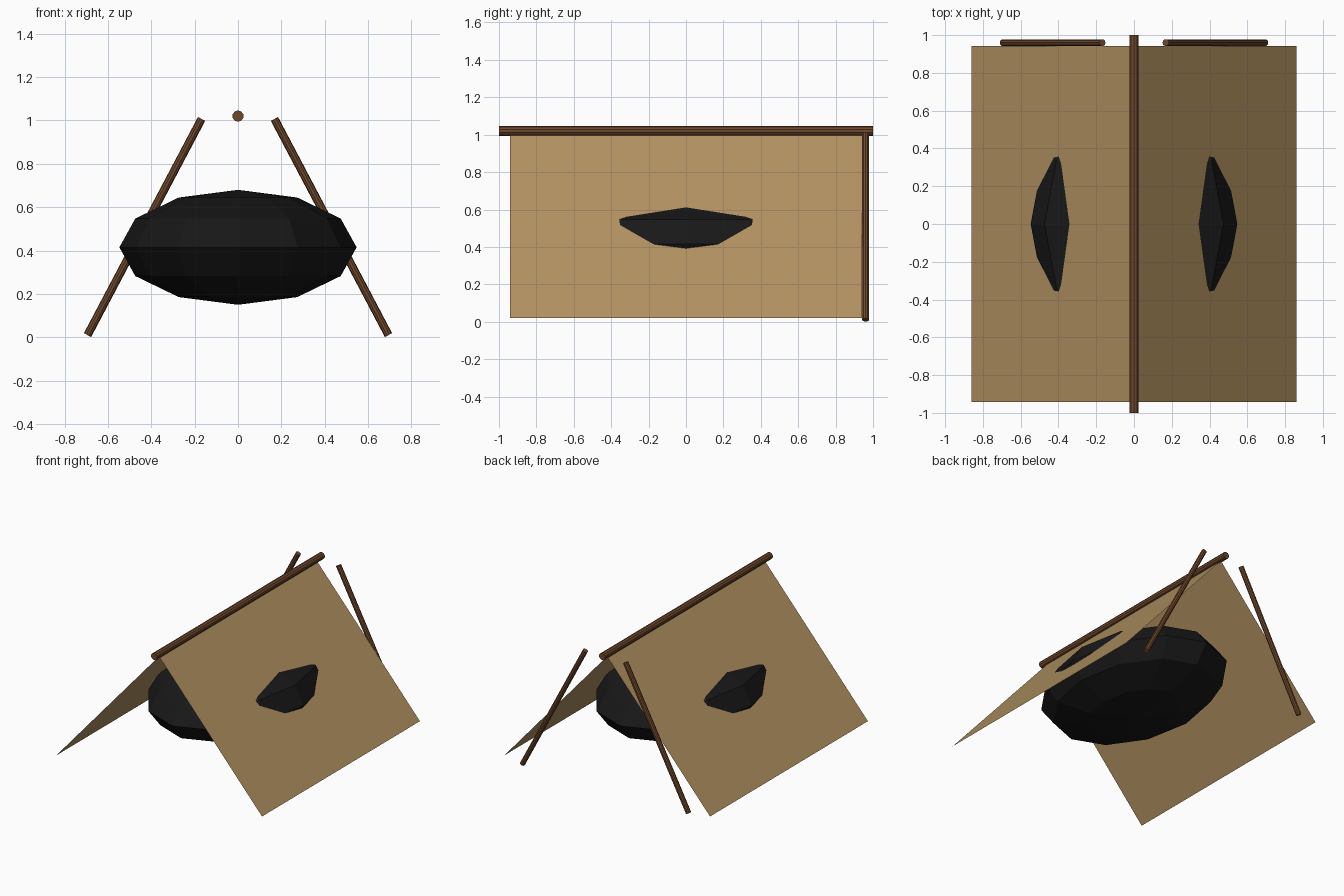
import bpy, math
from mathutils import Vector

if "Cube" in bpy.data.objects:
    bpy.data.objects.remove(bpy.data.objects["Cube"])


def material(name, rgb):
    m = bpy.data.materials.new(name)
    m.diffuse_color = (*rgb, 1)
    m.use_nodes = True
    m.node_tree.nodes["Principled BSDF"].inputs["Base Color"].default_value = m.diffuse_color
    return m


cloth = material("canvas", (0.45, 0.29, 0.12))
wood = material("wood", (0.16, 0.065, 0.025))
dark = material("dark_interior", (0.009, 0.009, 0.009))


def finish(name, mat):
    ob = bpy.context.object
    ob.name = name
    ob.data.materials.append(mat)
    return ob


def pole(name, a, b, radius):
    a, b = Vector(a), Vector(b)
    d = b - a
    bpy.ops.mesh.primitive_cylinder_add(
        vertices=10, radius=radius, depth=d.length, location=(a + b) / 2,
        rotation=d.to_track_quat('Z', 'Y').to_euler())
    return finish(name, wood)


# Ridge pole along the top
pole("ridge_pole", (0, -1, 1.02), (0, 1, 1.02), 0.026)

for side, s in (("left", -1), ("right", 1)):
    # Sloping single-sheet canvas panel
    bpy.ops.mesh.primitive_plane_add(
        size=1, location=(s * 0.43, 0, 0.511), rotation=(0, s * 0.85, 0))
    panel = finish(side + "_canvas_panel", cloth)
    panel.scale = (1.304, 1.884, 1)

    # Leaning support pole at the back end
    pole(side + "_support_pole", (s * 0.694, 0.96, 0.01),
         (s * 0.168, 0.96, 1.007), 0.019)

# Faceted dark mass inside, poking through both panels
bpy.ops.mesh.primitive_uv_sphere_add(
    segments=12, ring_count=6, radius=1, location=(0, 0, 0.415))
inside = finish("dark_interior", dark)
inside.scale = (0.547, 0.785, 0.265)
